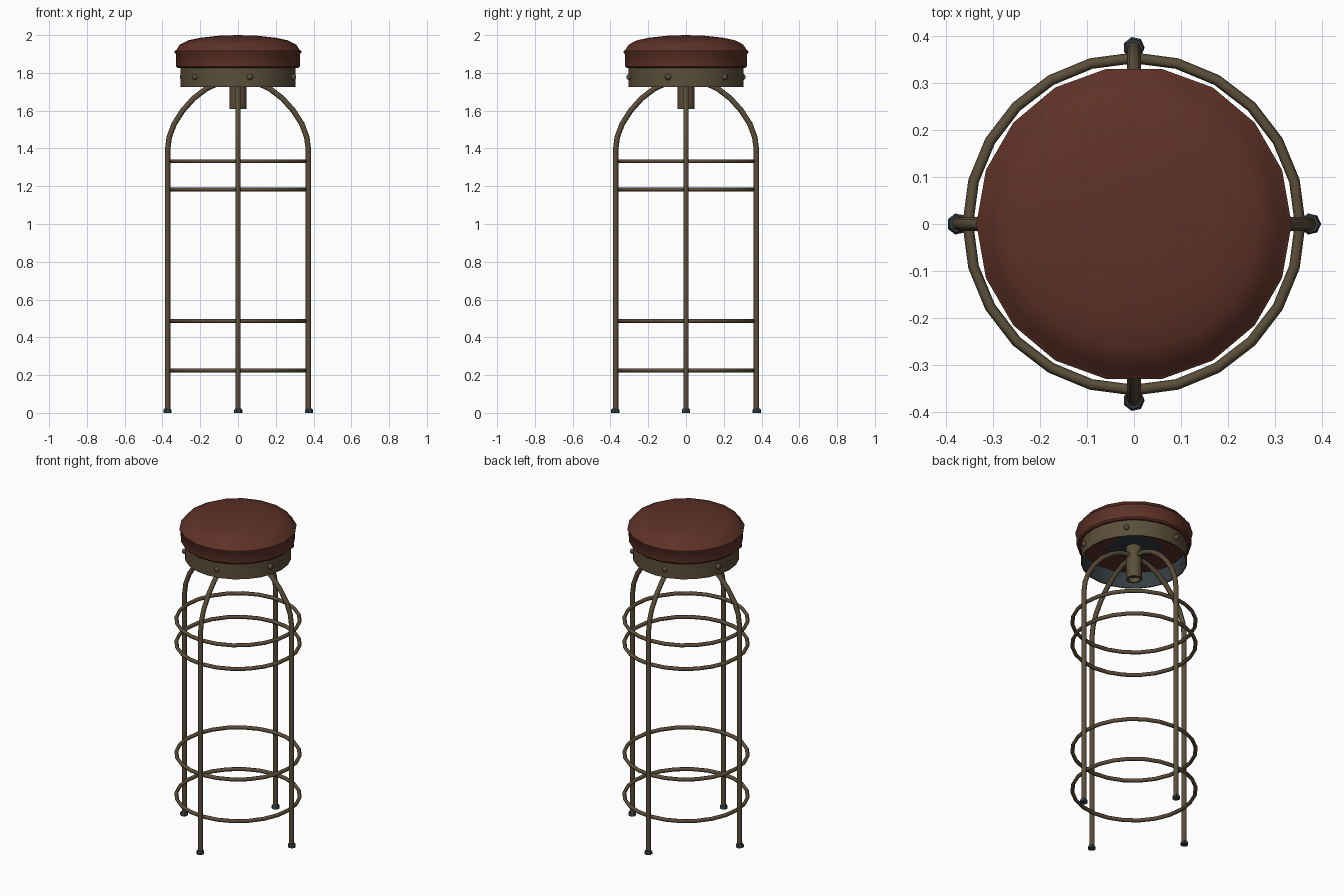
import bpy, math
from mathutils import Matrix, Vector

if "Cube" in bpy.data.objects:
    bpy.data.objects.remove(bpy.data.objects["Cube"])


def material(name, rgb):
    m = bpy.data.materials.new(name)
    m.diffuse_color = (*rgb, 1)
    m.use_nodes = True
    m.node_tree.nodes["Principled BSDF"].inputs["Base Color"].default_value = m.diffuse_color
    return m


LEATHER = material("brown_red_leather", (0.112, 0.031, 0.020))
METAL = material("aged_bronze_metal", (0.105, 0.077, 0.042))
SLATE = material("dark_slate", (0.036, 0.047, 0.055))


def add(name, verts, faces, mat, angle=40):
    me = bpy.data.meshes.new(name)
    me.from_pydata(verts, [], faces)
    me.materials.append(mat)
    ob = bpy.data.objects.new(name, me)
    bpy.context.collection.objects.link(ob)
    bpy.ops.object.select_all(action='DESELECT')
    ob.select_set(True)
    bpy.context.view_layer.objects.active = ob
    bpy.ops.object.shade_smooth_by_angle(angle=math.radians(angle))
    return ob


def lathe(name, profile, n, mat, centre=(0, 0), closed=False, angle=40):
    """Spin (radius, z) points, listed bottom to top, around a vertical axis."""
    verts, faces, rows = [], [], []
    for r, z in profile:
        k = 1 if r == 0 else n
        rows.append([len(verts) + i % k for i in range(n)])
        for i in range(k):
            a = 2 * math.pi * i / n
            verts.append((centre[0] + r * math.cos(a), centre[1] + r * math.sin(a), z))
    pairs = list(zip(rows, rows[1:]))
    if closed:
        pairs.append((rows[-1], rows[0]))
    for lo, hi in pairs:
        for i in range(n):
            j = (i + 1) % n
            f = list(dict.fromkeys((lo[i], lo[j], hi[j], hi[i])))
            faces.append(f)
    return add(name, verts, faces, mat, angle)


def tube(name, path, r, n, turn, mat):
    """Round bar along (radius, z) points in an upright plane turned about z."""
    pts = [Vector((x, 0, z)) for x, z in path]
    rot = Matrix.Rotation(turn, 3, 'Z')
    verts, faces = [], []
    for i, p in enumerate(pts):
        t = (pts[min(i + 1, len(pts) - 1)] - pts[max(i - 1, 0)]).normalized()
        side = Vector((0, 1, 0))
        out = side.cross(t)
        for k in range(n):
            a = 2 * math.pi * k / n
            verts.append(rot @ (p + r * (math.cos(a) * out + math.sin(a) * side)))
    for i in range(len(pts) - 1):
        for k in range(n):
            a, b = i * n + k, i * n + (k + 1) % n
            faces.append((a, b, b + n, a + n))
    faces += [tuple(reversed(range(n))), tuple(range(len(verts) - n, len(verts)))]
    return add(name, verts, faces, mat, 65)


# Padded seat with a raised seam
lathe("seat", [(0, 1.826), (0.318, 1.826), (0.327, 1.835), (0.329, 1.900),
               (0.335, 1.908), (0.335, 1.916), (0.326, 1.922), (0.308, 1.950),
               (0.265, 1.972), (0.20, 1.986), (0.10, 1.997), (0, 2.0)], 18, LEATHER)

# Hollow metal band under the seat, darker inside
lathe("seat_band", [(0.297, 1.725), (0.305, 1.725), (0.305, 1.826), (0.297, 1.826)],
      24, METAL, closed=True)
lathe("band_lining", [(0.296, 1.824), (0.296, 1.727)], 24, SLATE)

# Square mounting plate below the cushion
h = 0.12
lathe("mounting_plate", [(0, 1.818), (h * 1.414, 1.818), (h * 1.414, 1.827), (0, 1.827)],
      4, SLATE, angle=20).rotation_euler.z = math.pi / 4

# Central hub with a hollow end
lathe("hub", [(0, 1.64), (0.034, 1.64), (0.034, 1.61), (0.045, 1.61),
              (0.045, 1.82), (0, 1.82)], 12, METAL)

# Rivets around the band
for i in range(6):
    a = math.radians(-78 + 60 * i)
    dome = [(0.017 * math.cos(math.radians(t)), 1.778 + 0.017 * math.sin(math.radians(t)))
            for t in (-60, -30, 0, 30, 60)]
    lathe(f"rivet_{i + 1}", [(0, 1.761)] + dome + [(0, 1.795)], 8, METAL,
          (0.306 * math.cos(a), 0.306 * math.sin(a)), angle=70)

# Four bent legs with dark feet
leg_path = [(0.373, 0.015), (0.373, 1.39), (0.364, 1.46), (0.338, 1.53), (0.293, 1.60),
            (0.235, 1.665), (0.17, 1.715), (0.10, 1.748), (0.03, 1.76)]
for i, side in enumerate(("right", "back", "left", "front")):
    a = i * math.pi / 2
    tube(f"{side}_leg", leg_path, 0.0145, 8, a, METAL)
    lathe(f"{side}_foot", [(0, 0), (0.023, 0), (0.023, 0.014), (0.018, 0.022), (0, 0.022)],
          7, SLATE, (0.375 * math.cos(a), 0.375 * math.sin(a)))

# Footrest rings
for i, z in enumerate((0.225, 0.487, 1.183, 1.332)):
    section = [(0.353 + 0.0115 * math.cos(k * math.pi / 3), z + 0.0115 * math.sin(k * math.pi / 3))
               for k in range(6)]
    lathe(f"footrest_ring_{i + 1}", section, 24, METAL, closed=True, angle=65)
